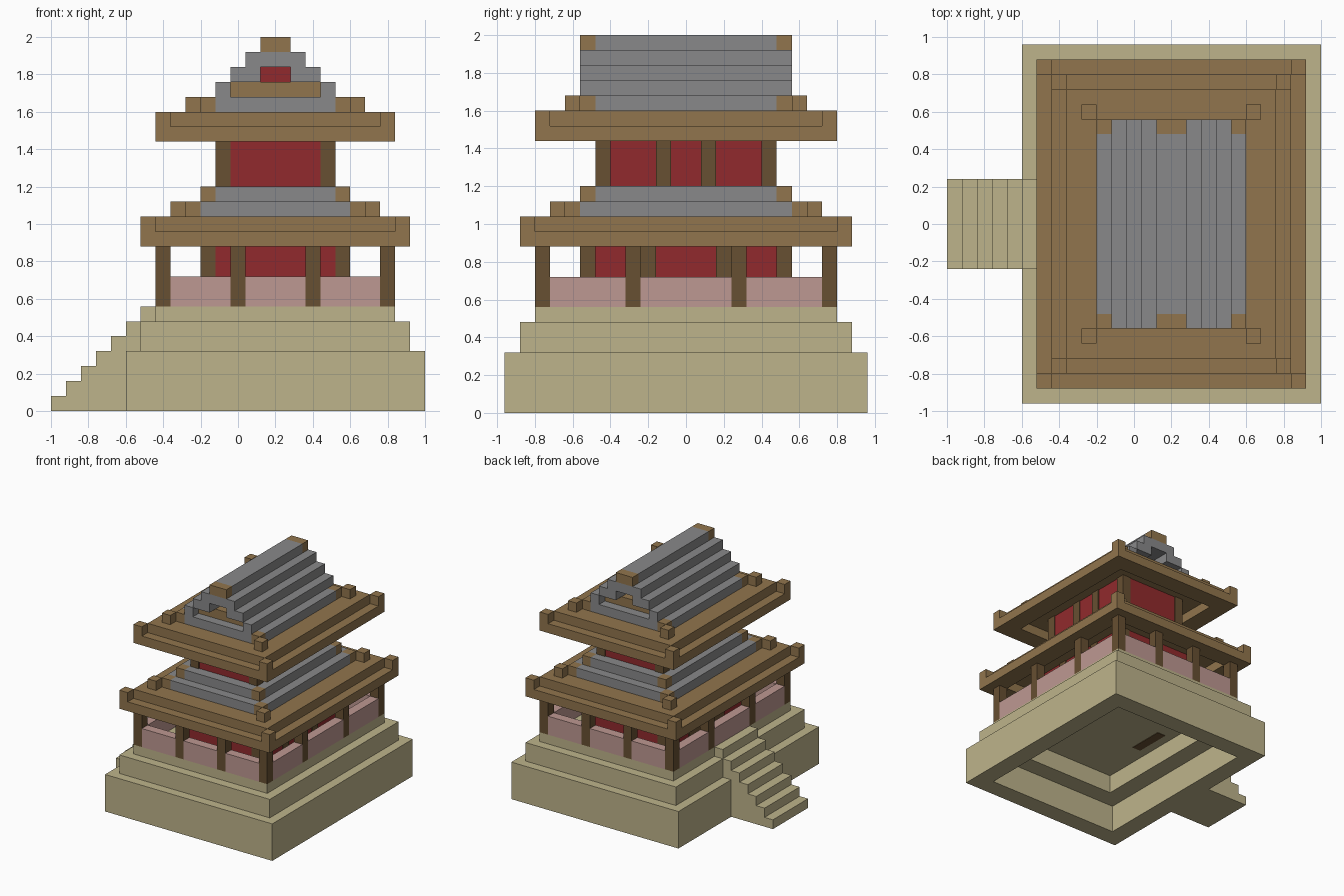
import bpy, bmesh

cube = bpy.data.objects.get("Cube")
if cube:
    bpy.data.objects.remove(cube, do_unlink=True)

U = 0.08        # size of one building block
CX = 0.2        # the hall sits off centre because of the stairs


def material(name, rgb):
    m = bpy.data.materials.new(name)
    m.use_nodes = True
    m.diffuse_color = (*rgb, 1)
    m.node_tree.nodes["Principled BSDF"].inputs["Base Color"].default_value = (*rgb, 1)
    return m


STONE = material("sandstone", (0.515, 0.456, 0.258))
WOOD = material("light_wood", (0.283, 0.178, 0.074))
DARK = material("dark_wood", (0.136, 0.08, 0.032))
TILE = material("grey_tile", (0.25, 0.25, 0.254))
RED = material("red_wall", (0.283, 0.023, 0.026))
PINK = material("pink_rail", (0.515, 0.314, 0.287))


def build(name, mat, boxes):
    """One object from boxes (x0, x1, y0, y1, z0, z1) in block units."""
    bm = bmesh.new()
    for x0, x1, y0, y1, z0, z1 in boxes:
        for v in bmesh.ops.create_cube(bm, size=1)["verts"]:
            v.co.x = (x1 if v.co.x > 0 else x0) * U + CX
            v.co.y = (y1 if v.co.y > 0 else y0) * U
            v.co.z = (z1 if v.co.z > 0 else z0) * U
    me = bpy.data.meshes.new(name)
    bm.to_mesh(me)
    bm.free()
    me.materials.append(mat)
    ob = bpy.data.objects.new(name, me)
    bpy.context.collection.objects.link(ob)
    return ob


def slab(hx, hy, z0, z1):
    return [(-hx, hx, -hy, hy, z0, z1)]


def mirror_x(b):
    return [b, (-b[1], -b[0], *b[2:])]


def mirror_y(b):
    return [b, (*b[:2], -b[3], -b[2], *b[4:])]


def four(x, y, z0, z1):
    """A one-block post repeated in the four quadrants, inner corner at x, y."""
    return [c for b in mirror_x((x, x + 1, y, y + 1, z0, z1)) for c in mirror_y(b)]


def ring(hx, hy, w, z0, z1):
    return (mirror_x((hx - w, hx, -hy, hy, z0, z1))
            + mirror_y((w - hx, hx - w, hy - w, hy, z0, z1)))


def notched(hx, hy, z0, z1):
    """Slab without its four corner blocks."""
    return slab(hx, hy - 1, z0, z1) + mirror_y((1 - hx, hx - 1, hy - 1, hy, z0, z1))


# Stone platform, hollow underneath
build("platform", STONE, ring(10, 12, 2, 0, 3) + ring(10, 12, 4, 3, 4)
      + ring(9, 11, 3, 4, 5) + slab(9, 11, 5, 6) + slab(8, 10, 6, 7))
build("stairs", STONE, [(i - 15, -10 if i < 4 else -9 if i < 6 else -8, -3, 3, i, i + 1)
                        for i in range(7)])

# Veranda posts and railing
build("veranda_posts", DARK, four(7, 9, 7, 11) + four(2, 9, 7, 11) + four(7, 3, 7, 11))
rails = mirror_y((-2, 2, 9, 10, 7, 9)) + mirror_x((7, 8, -3, 3, 7, 9))
for sx in mirror_x((3, 7, 9, 10, 7, 9)):
    rails += mirror_y(sx)
for sy in mirror_y((7, 8, 4, 9, 7, 9)):
    rails += mirror_x(sy)
build("veranda_railing", PINK, rails)

# Storeys: red core with dark posts
for label, hx, hy, mid, z0, z1 in (("lower", 5, 7, 2, 7, 12), ("upper", 4, 6, 1, 15, 19)):
    build(label + "_walls", RED, slab(hx - 0.1, hy - 0.1, z0, z1))
    build(label + "_posts", DARK, four(hx - 1, hy - 1, z0, z1) + four(hx - 1, mid, z0, z1))
build("door", DARK, [(-5, -4, -2, 2, 4.95, 11)])

# Eaves with raised corners
for label, hx, hy, z in (("lower", 9, 11, 11), ("upper", 8, 10, 18)):
    build(label + "_eaves", WOOD, ring(hx, hy, 2, z, z + 1)
          + slab(hx - 1, hy - 1, z + 1, z + 2) + four(hx - 1, hy - 1, z + 1, z + 2))

# Stepped tile courses with wooden hip blocks
hips = four(6, 8, 13, 14) + four(5, 7, 20, 21)
tiles = []
for hx, hy, z in ((6, 8, 13), (5, 7, 14), (5, 7, 20)):
    tiles += notched(hx, hy, z, z + 1)
    hips += four(hx - 1, hy - 1, z, z + 1)
build("tile_courses", TILE, tiles)
build("hip_blocks", WOOD, hips)

# Gabled top roof
build("gable_roof", TILE, mirror_x((3, 4, -7, 7, 21, 22)) + mirror_x((1, 3, -7, 7, 22, 23))
      + slab(2, 7, 23, 24) + slab(1, 6, 24, 25))
build("gable_beam", WOOD, slab(3, 6, 21, 22))
build("gable_panel", RED, slab(1, 5, 22, 23))
build("ridge_ends", WOOD, mirror_y((-1, 1, 6, 7, 24, 25)))
